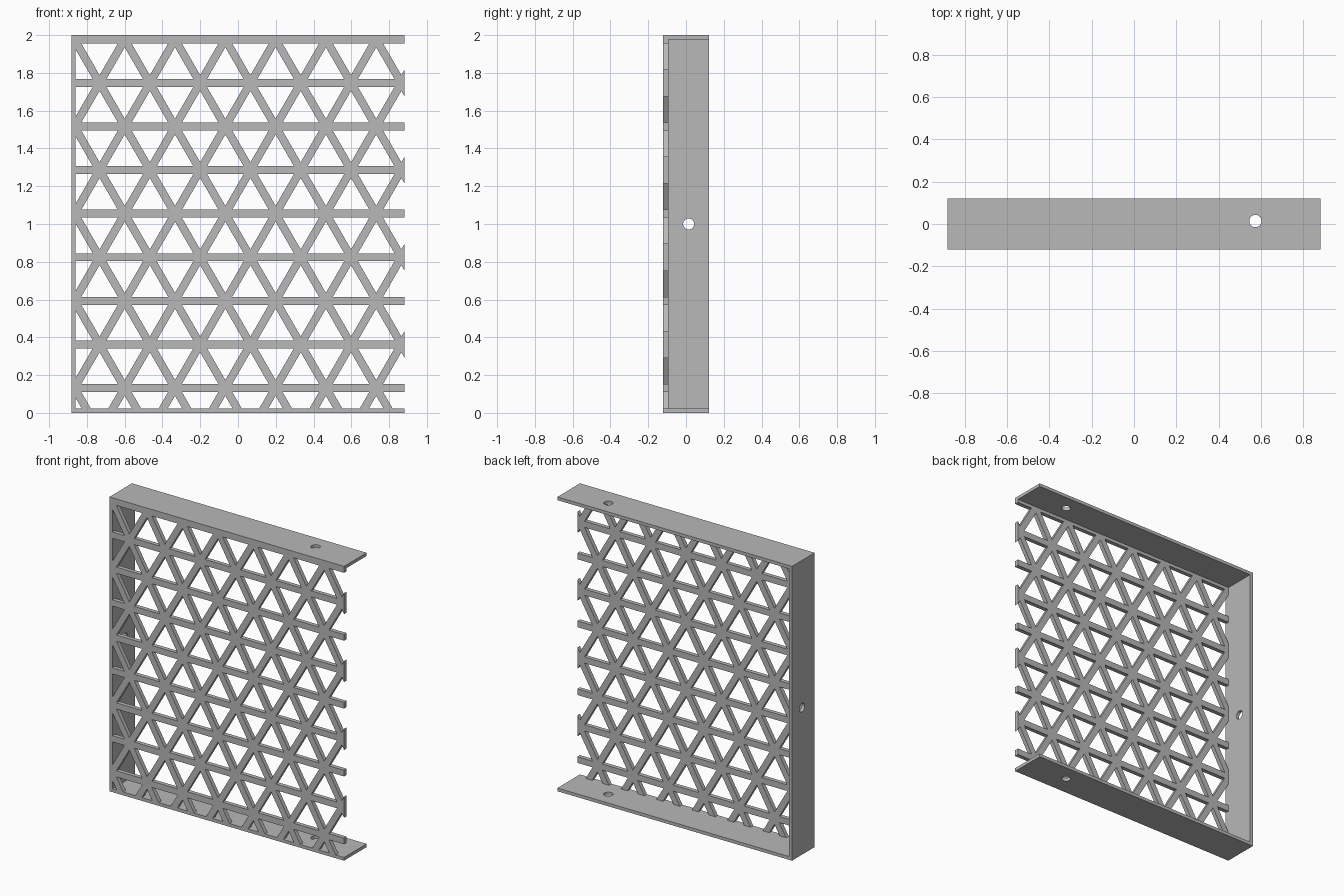
import bpy, bmesh, math
from mathutils import Vector

cube = bpy.data.objects.get("Cube")
if cube:
    bpy.data.objects.remove(cube, do_unlink=True)

HALF_W, HEIGHT = 0.882, 2.0
FRONT, BACK = -0.121, 0.121
WALL = 0.022                      # frame plate thickness
GRILLE_DEPTH = 0.028
STRUT = 0.042                     # width of each lattice strut
ROW = 0.2306                      # lattice row spacing
PITCH = ROW * 2 / math.sqrt(3)    # lattice node spacing
HOLE_Y, HOLE_R = 0.014, 0.029

grey = bpy.data.materials.new("plain grey")
grey.use_nodes = True
colour = (0.48, 0.48, 0.48, 1)
grey.diffuse_color = colour
grey.node_tree.nodes["Principled BSDF"].inputs["Base Color"].default_value = colour


def make_object(name, bm):
    bmesh.ops.recalc_face_normals(bm, faces=bm.faces[:])
    mesh = bpy.data.meshes.new(name)
    bm.to_mesh(mesh)
    bm.free()
    mesh.materials.append(grey)
    obj = bpy.data.objects.new(name, mesh)
    bpy.context.collection.objects.link(obj)
    return obj


def extrude_y(bm, depth):
    result = bmesh.ops.extrude_face_region(bm, geom=bm.faces[:])
    verts = [g for g in result["geom"] if isinstance(g, bmesh.types.BMVert)]
    bmesh.ops.translate(bm, verts=verts, vec=(0, depth, 0))


# Three-sided frame, open at the model's left
bm = bmesh.new()
inner = -HALF_W + WALL
profile = [(-HALF_W, 0), (HALF_W, 0), (HALF_W, WALL), (inner, WALL),
           (inner, HEIGHT - WALL), (HALF_W, HEIGHT - WALL),
           (HALF_W, HEIGHT), (-HALF_W, HEIGHT)]
bm.faces.new([bm.verts.new((x, FRONT, z)) for x, z in profile])
extrude_y(bm, BACK - FRONT)
frame = make_object("frame", bm)


# Screw holes through the plates
def drill(name, location, rotation, length):
    bpy.ops.mesh.primitive_cylinder_add(vertices=32, radius=HOLE_R, depth=length,
                                        location=location, rotation=rotation)
    cutter = bpy.context.object
    cutter.name = name
    cutter.hide_render = True
    cutter.display_type = 'WIRE'
    mod = frame.modifiers.new(name, 'BOOLEAN')
    mod.operation = 'DIFFERENCE'
    mod.solver = 'EXACT'
    mod.object = cutter
    bpy.context.view_layer.update()
    # Bake the cut, then drop the helper
    depsgraph = bpy.context.evaluated_depsgraph_get()
    cut = bpy.data.meshes.new_from_object(frame.evaluated_get(depsgraph))
    frame.modifiers.clear()
    frame.data = cut
    bpy.data.objects.remove(cutter, do_unlink=True)


drill("top_hole", (0.574, HOLE_Y, HEIGHT), (0, 0, 0), 0.2)
drill("bottom_hole", (0.574, HOLE_Y, 0), (0, 0, 0), 0.2)
drill("side_hole", (-HALF_W, HOLE_Y, 1), (0, math.pi / 2, 0), 0.2)

# Triangular lattice: tile the plane, inset each cell, remove the middles
bm = bmesh.new()
TOP_ROW, FIRST_X = 1.977, -0.866


def node(row, col):
    shift = 0.5 * (row % 2)
    return bm.verts.new((FIRST_X + (col + shift) * PITCH, FRONT, TOP_ROW - row * ROW))


for row in range(-1, 10):
    odd = row % 2
    for col in range(-2, 9):
        bm.faces.new([node(row, col), node(row, col + 1), node(row + 1, col + odd)])
        bm.faces.new([node(row, col + 1), node(row + 1, col + odd + 1),
                      node(row + 1, col + odd)])
bmesh.ops.remove_doubles(bm, verts=bm.verts[:], dist=0.001)
cells = bm.faces[:]
bmesh.ops.inset_individual(bm, faces=cells, thickness=STRUT / 2, use_even_offset=True)
bmesh.ops.delete(bm, geom=cells, context='FACES')

# Trim the lattice to the opening of the frame
for point, normal in (((inner, 0, 0), (-1, 0, 0)), ((HALF_W, 0, 0), (1, 0, 0)),
                      ((0, 0, WALL), (0, 0, -1)), ((0, 0, HEIGHT - WALL), (0, 0, 1))):
    bmesh.ops.bisect_plane(bm, geom=bm.verts[:] + bm.edges[:] + bm.faces[:], dist=1e-5,
                           plane_co=Vector(point), plane_no=Vector(normal),
                           clear_outer=True)
extrude_y(bm, GRILLE_DEPTH)
make_object("lattice_grille", bm)
